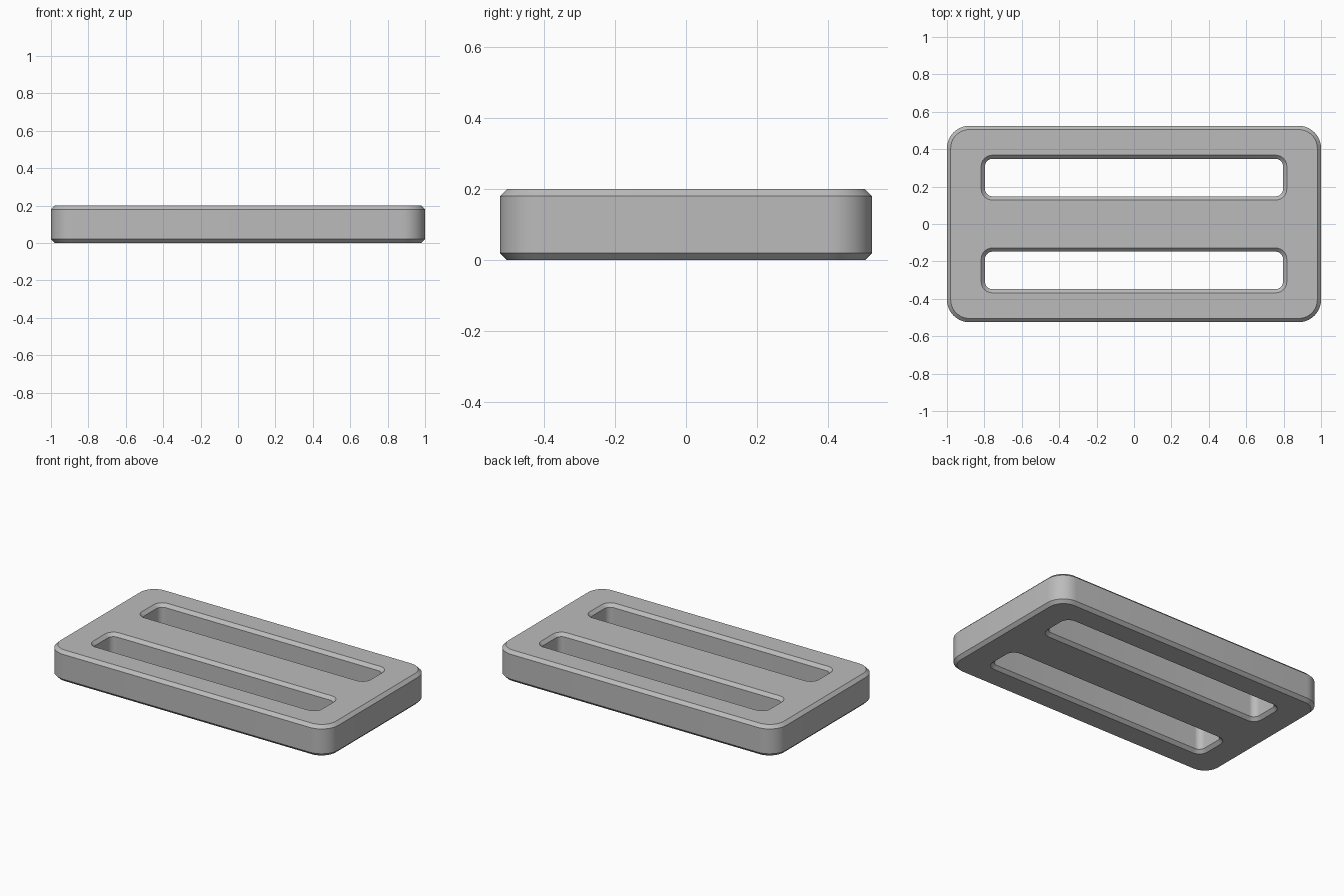
import bpy, bmesh, math

cube = bpy.data.objects.get("Cube")
if cube:
    bpy.data.objects.remove(cube, do_unlink=True)

HEIGHT = 0.2
CHAMFER = 0.02
CORNER_STEPS = 10

grey = bpy.data.materials.new("plain grey")
grey.use_nodes = True
color = (0.5, 0.5, 0.5, 1)
grey.diffuse_color = color
grey.node_tree.nodes["Principled BSDF"].inputs["Base Color"].default_value = color


def rounded_loop(bm, cy, half_x, half_y, radius, z):
    """Closed ring of vertices around a rounded rectangle."""
    verts = []
    for i, (sx, sy) in enumerate([(1, 1), (-1, 1), (-1, -1), (1, -1)]):
        for step in range(CORNER_STEPS + 1):
            a = math.pi / 2 * (i + step / CORNER_STEPS)
            x = sx * (half_x - radius) + radius * math.cos(a)
            y = cy + sy * (half_y - radius) + radius * math.sin(a)
            verts.append(bm.verts.new((x, y, z)))
    return verts


def chamfered_wall(bm, cy, half_x, half_y, radius, lip):
    """Vertical wall whose rims are offset by lip; returns both rim rings."""
    levels = [(0, lip), (CHAMFER, 0), (HEIGHT - CHAMFER, 0), (HEIGHT, lip)]
    rings = [rounded_loop(bm, cy, half_x + d, half_y + d, radius + d, z)
             for z, d in levels]
    n = len(rings[0])
    for low, high in zip(rings, rings[1:]):
        for i in range(n):
            j = (i + 1) % n
            bm.faces.new((low[i], low[j], high[j], high[i]))
    return rings[0], rings[-1]


bm = bmesh.new()

# Outer rim narrows at its chamfers, the two strap slots flare open
walls = [chamfered_wall(bm, 0, 1.0, 0.525, 0.12, -CHAMFER)]
for side in (-1, 1):
    walls.append(chamfered_wall(bm, side * 0.248, 0.797, 0.1, 0.04, CHAMFER))

# Flat bottom and top faces with the slots left open
for cap in zip(*walls):
    edges = [bm.edges.get((ring[i - 1], ring[i]))
             for ring in cap for i in range(len(ring))]
    bmesh.ops.triangle_fill(bm, use_beauty=True, edges=edges)

bmesh.ops.recalc_face_normals(bm, faces=bm.faces[:])
mesh = bpy.data.meshes.new("strap_slide")
bm.to_mesh(mesh)
bm.free()
mesh.materials.append(grey)

slide = bpy.data.objects.new("strap_slide", mesh)
bpy.context.collection.objects.link(slide)

# Smooth corners, crisp chamfers
bpy.ops.object.select_all(action='DESELECT')
slide.select_set(True)
bpy.context.view_layer.objects.active = slide
bpy.ops.object.shade_smooth_by_angle(angle=math.radians(30))
